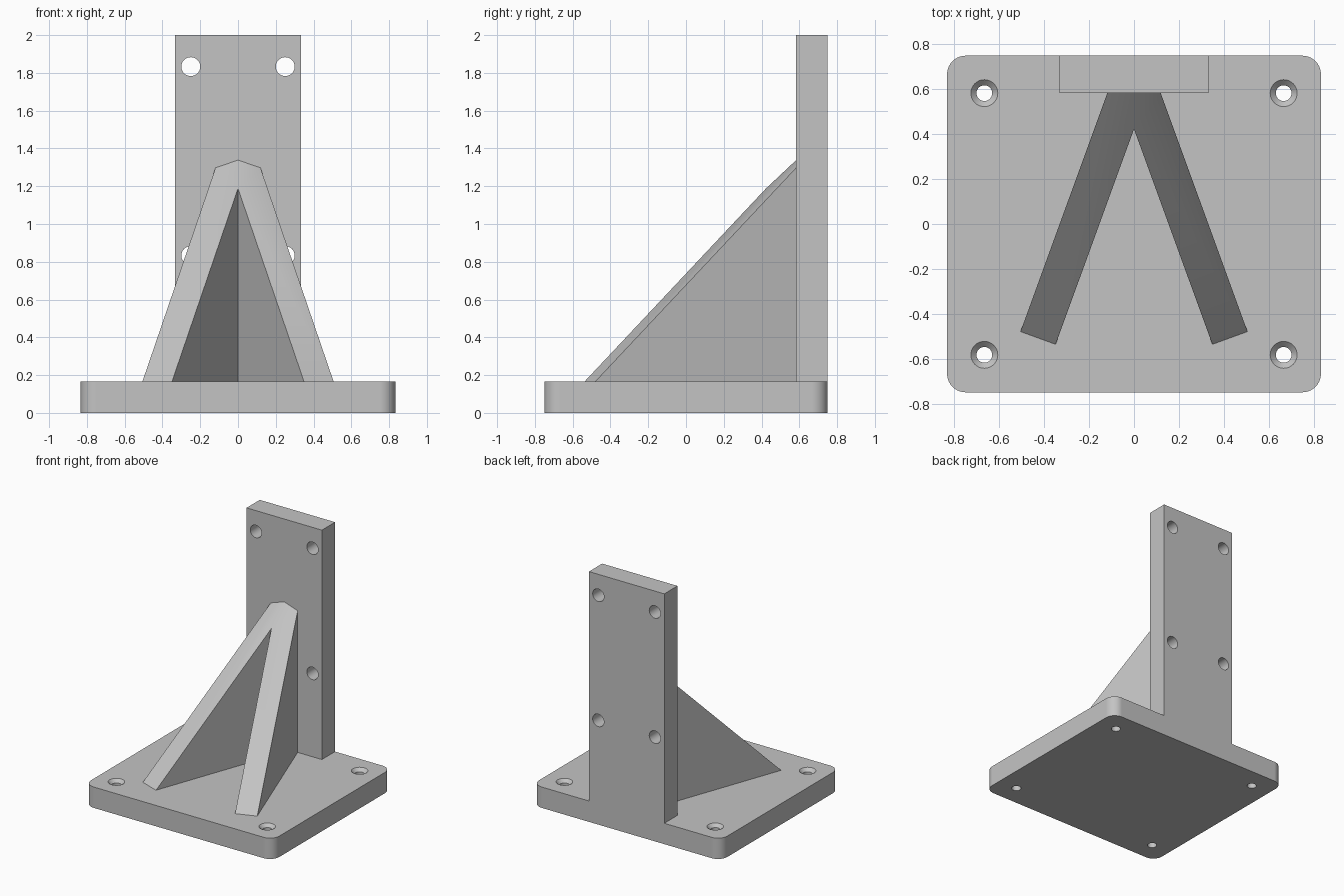
import bpy
import bmesh
from math import radians, sin, cos, tan
from mathutils import Matrix, Vector

if "Cube" in bpy.data.objects:
    bpy.data.objects.remove(bpy.data.objects["Cube"])

PLATE = 1 / 6             # thickness of every plate
WALL_Y = 0.75 - PLATE     # front face of the upright

grey = bpy.data.materials.new("light grey")
grey.use_nodes = True
grey.diffuse_color = (0.55, 0.55, 0.55, 1)
grey.node_tree.nodes["Principled BSDF"].inputs["Base Color"].default_value = (0.55, 0.55, 0.55, 1)


def make_object(name, bm):
    bmesh.ops.recalc_face_normals(bm, faces=bm.faces)
    mesh = bpy.data.meshes.new(name)
    bm.to_mesh(mesh)
    bm.free()
    mesh.materials.append(grey)
    obj = bpy.data.objects.new(name, mesh)
    bpy.context.collection.objects.link(obj)
    return obj


def box(name, low, high, corner=0):
    bm = bmesh.new()
    bmesh.ops.create_cube(bm, size=1)
    low, high = Vector(low), Vector(high)
    for v in bm.verts:
        v.co = [low[i] + (v.co[i] + 0.5) * (high[i] - low[i]) for i in range(3)]
    if corner:
        upright_edges = [e for e in bm.edges
                         if abs(e.verts[0].co.z - e.verts[1].co.z) > 0.01]
        bmesh.ops.bevel(bm, geom=upright_edges, offset=corner, segments=10,
                        profile=0.5, affect='EDGES')
    return make_object(name, bm)


def turned_cutter(name, profile, places, turn=Matrix()):
    """Solid made of stacked rings (radius, height), copied to each place."""
    bm = bmesh.new()
    n = 40
    for place in places:
        move = Matrix.Translation(place) @ turn
        rings = [[bm.verts.new(move @ Vector((r * cos(radians(360 * k / n)),
                                              r * sin(radians(360 * k / n)), h)))
                  for k in range(n)] for r, h in profile]
        for a, b in zip(rings, rings[1:]):
            for k in range(n):
                bm.faces.new((a[k], a[(k + 1) % n], b[(k + 1) % n], b[k]))
        bm.faces.new(rings[0])
        bm.faces.new(rings[-1])
    cutter = make_object(name, bm)
    cutter.hide_render = True
    return cutter


def combine(target, other, operation):
    mod = target.modifiers.new(operation, 'BOOLEAN')
    mod.operation = operation
    mod.solver = 'EXACT'
    mod.object = other
    bpy.context.view_layer.objects.active = target
    bpy.ops.object.modifier_apply(modifier=mod.name)
    bpy.data.objects.remove(other)


def splayed_ribs():
    """Two 45 degree ribs, splayed 20 degrees, meeting at x = 0."""
    angle = radians(20)
    along = Vector((sin(angle), -cos(angle)))
    across = Vector((cos(angle), sin(angle)))
    start = Vector((0, 0.75 - PLATE / 2))
    half, length, back = PLATE / 2, 1.25, WALL_Y + 0.04
    end = start + along * (length + 0.05)
    inner, outer = end - across * half, end + across * half
    outline = [Vector((0, inner.y + inner.x / tan(angle))), inner, outer,
               Vector((outer.x - (back - outer.y) * tan(angle), back)),
               Vector((0, back))]
    bm = bmesh.new()
    low = [bm.verts.new((p.x, p.y, 0.08)) for p in outline]
    top = [bm.verts.new((p.x, p.y, PLATE + length - (p - start).dot(along)))
           for p in outline]
    bm.faces.new(low)
    bm.faces.new(top)
    for k in range(len(outline) - 1):
        bm.faces.new((low[k], low[k + 1], top[k + 1], top[k]))
    bmesh.ops.mirror(bm, geom=bm.verts[:] + bm.edges[:] + bm.faces[:],
                     axis='X', merge_dist=0.0001)
    bmesh.ops.remove_doubles(bm, verts=bm.verts, dist=0.0001)
    return make_object("ribs", bm)


# Base, upright and ribs fused into one body
bracket = box("bracket", (-0.833, -0.75, 0), (0.833, 0.75, PLATE), corner=0.083)
combine(bracket, box("upright", (-0.333, WALL_Y, 0.05), (0.333, 0.75, 2)), 'UNION')
combine(bracket, splayed_ribs(), 'UNION')

# Countersunk holes in the base
base_holes = turned_cutter(
    "base_holes",
    [(0.035, -0.1), (0.035, PLATE - 0.025), (0.06, PLATE), (0.06, PLATE + 0.05)],
    [(x, y, 0) for x in (-0.667, 0.667) for y in (-0.583, 0.583)])
combine(bracket, base_holes, 'DIFFERENCE')

# Plain holes through the upright
wall_holes = turned_cutter(
    "upright_holes", [(0.05, -0.15), (0.05, 0.15)],
    [(x, 0.667, z) for x in (-0.25, 0.25) for z in (0.833, 1.833)],
    Matrix.Rotation(radians(90), 4, 'X'))
combine(bracket, wall_holes, 'DIFFERENCE')

# One material and smooth round surfaces with crisp edges
bracket.data.materials.clear()
bracket.data.materials.append(grey)
bpy.ops.object.select_all(action='DESELECT')
bracket.select_set(True)
bpy.context.view_layer.objects.active = bracket
bpy.ops.object.shade_smooth_by_angle(angle=radians(30))
weighted = bracket.modifiers.new("weighted_normals", 'WEIGHTED_NORMAL')
weighted.keep_sharp = True
